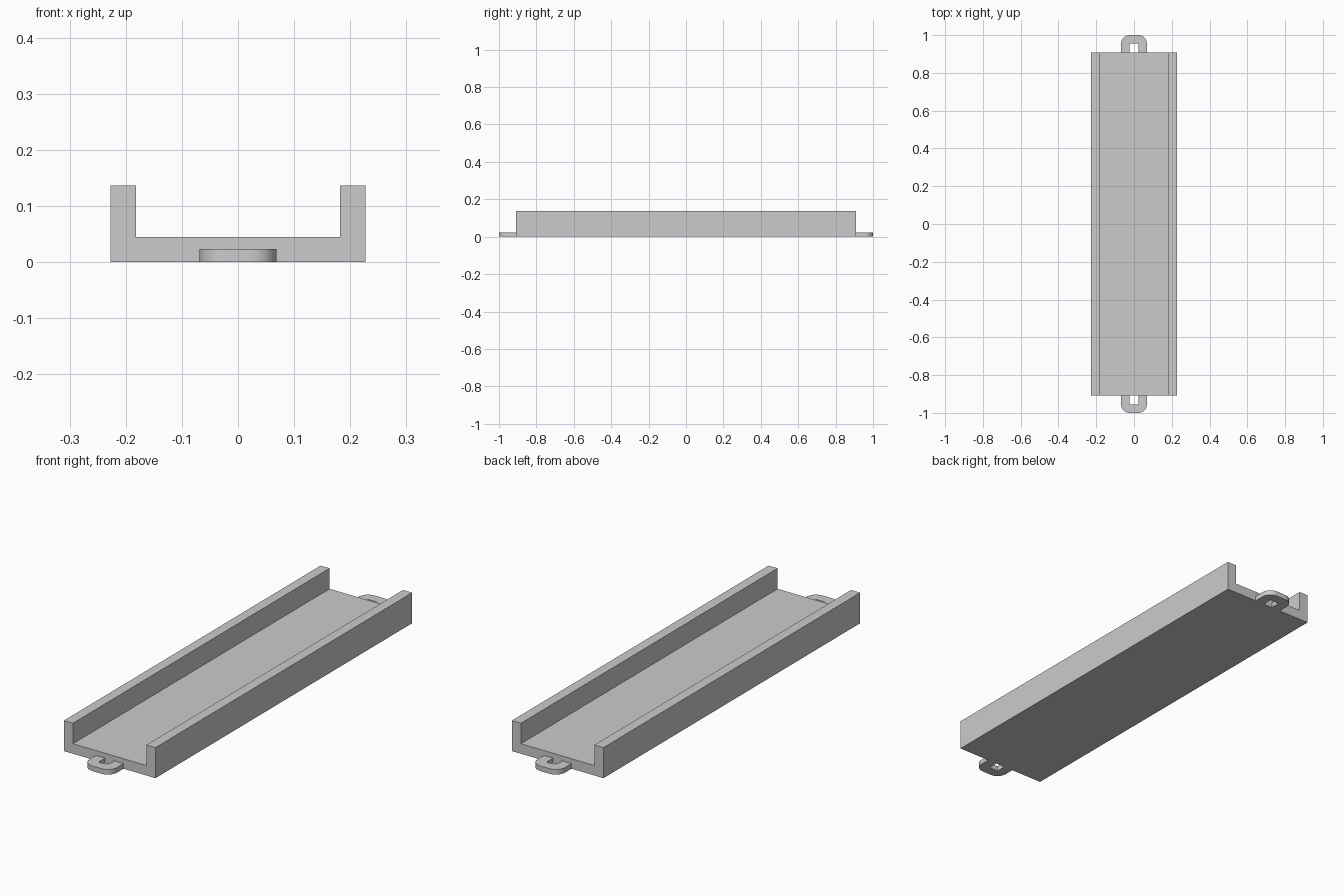
import bpy, bmesh, math
from mathutils import Vector

if "Cube" in bpy.data.objects:
    bpy.data.objects.remove(bpy.data.objects["Cube"])

HALF_W, WALL, HEIGHT, END = 0.227, 0.045, 0.137, 0.909   # channel
HOLE, RING, LOOP_H = 0.023, 0.0455, 0.023                # end loops


def extrude_profile(name, points, direction):
    """Extrude a closed 3D outline along a vector into a solid."""
    bm = bmesh.new()
    face = bm.faces.new([bm.verts.new(p) for p in points])
    result = bmesh.ops.extrude_face_region(bm, geom=[face], use_keep_orig=True)
    verts = [v for v in result["geom"] if isinstance(v, bmesh.types.BMVert)]
    bmesh.ops.translate(bm, verts=verts, vec=Vector(direction))
    bmesh.ops.recalc_face_normals(bm, faces=bm.faces)
    mesh = bpy.data.meshes.new(name)
    bm.to_mesh(mesh)
    bm.free()
    obj = bpy.data.objects.new(name, mesh)
    bpy.context.collection.objects.link(obj)
    return obj


# U-shaped channel: floor with two side walls
inner = HALF_W - WALL
section = [(-HALF_W, 0), (HALF_W, 0), (HALF_W, HEIGHT), (inner, HEIGHT),
           (inner, WALL), (-inner, WALL), (-inner, HEIGHT), (-HALF_W, HEIGHT)]
extrude_profile("channel", [(x, -END, z) for x, z in section], (0, 2 * END, 0))


# Tie loop: square slot surrounded by a band with rounded outer corners
def add_loop(name, side):
    slot_end = 1.0 - RING
    steps = 10
    arc = [(HOLE + RING * math.cos(a), slot_end + RING * math.sin(a))
           for a in (math.pi / 2 * i / steps for i in range(steps + 1))]
    outline = [(HOLE + RING, END)] + arc
    outline += [(-x, y) for x, y in reversed(outline)]
    outline += [(-HOLE, END), (-HOLE, slot_end), (HOLE, slot_end), (HOLE, END)]
    obj = extrude_profile(name, [(x, side * y, 0) for x, y in outline], (0, 0, LOOP_H))
    bpy.ops.object.select_all(action='DESELECT')
    obj.select_set(True)
    bpy.context.view_layer.objects.active = obj
    bpy.ops.object.shade_smooth_by_angle(angle=math.radians(30))


add_loop("front_loop", -1)
add_loop("back_loop", 1)
